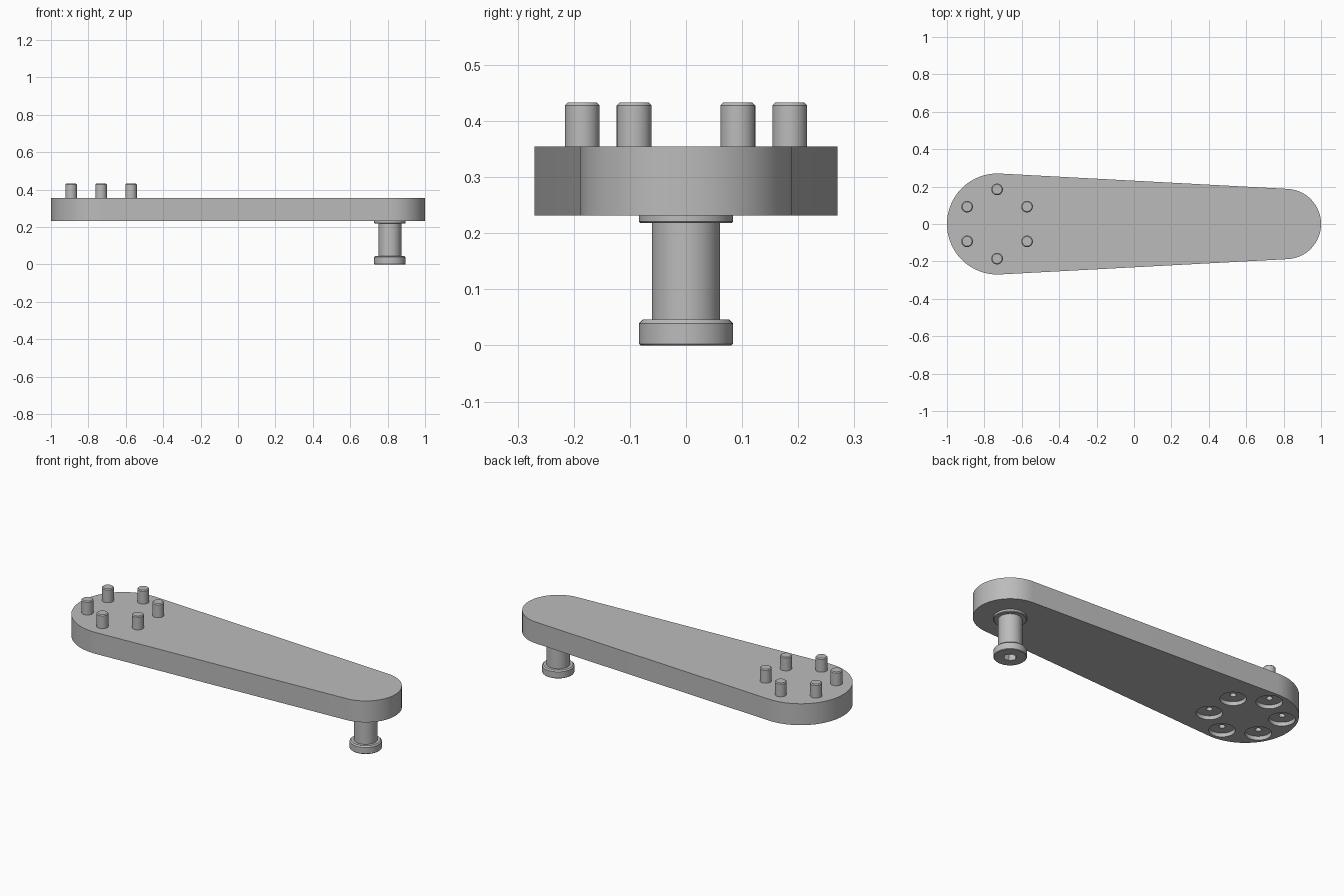
import bpy, bmesh, math

if "Cube" in bpy.data.objects:
    bpy.data.objects.remove(bpy.data.objects["Cube"])

BOTTOM, TOP = 0.232, 0.355
BIG_X, BIG_R = -0.73, 0.27
SMALL_X, SMALL_R = 0.812, 0.188

steel = bpy.data.materials.new("steel_grey")
steel.diffuse_color = (0.5, 0.5, 0.5, 1)
steel.use_nodes = True
steel.node_tree.nodes["Principled BSDF"].inputs["Base Color"].default_value = steel.diffuse_color


def finish(name, bm):
    bmesh.ops.recalc_face_normals(bm, faces=bm.faces)
    mesh = bpy.data.meshes.new(name)
    bm.to_mesh(mesh)
    bm.free()
    mesh.materials.append(steel)
    obj = bpy.data.objects.new(name, mesh)
    bpy.context.collection.objects.link(obj)
    return obj


def lathe(name, profile, x, y, sides=40):
    """Closed solid turned from (radius, z) points that start and end on the axis."""
    bm = bmesh.new()
    rings = []
    for r, z in profile:
        n = 1 if r == 0 else sides
        rings.append([bm.verts.new((x + r * math.cos(2 * math.pi * i / sides),
                                    y + r * math.sin(2 * math.pi * i / sides), z))
                      for i in range(n)])
    for a, b in zip(rings, rings[1:]):
        for i in range(sides):
            j = (i + 1) % sides
            corners = [a[i % len(a)], a[j % len(a)], b[j % len(b)], b[i % len(b)]]
            bm.faces.new(list(dict.fromkeys(corners)))
    return finish(name, bm)


def cut(target, cutter):
    mod = target.modifiers.new("cut", 'BOOLEAN')
    mod.operation, mod.solver, mod.object = 'DIFFERENCE', 'EXACT', cutter
    bpy.context.view_layer.objects.active = target
    bpy.ops.object.modifier_apply(modifier=mod.name)
    bpy.data.objects.remove(cutter)


# Tapered arm: two end arcs joined by tangent lines
bm = bmesh.new()
tangent = math.acos((BIG_R - SMALL_R) / (SMALL_X - BIG_X))
outline = []
for cx, r, start, end in ((BIG_X, BIG_R, tangent, 2 * math.pi - tangent),
                          (SMALL_X, SMALL_R, -tangent, tangent)):
    for i in range(41):
        a = start + (end - start) * i / 40
        outline.append(bm.verts.new((cx + r * math.cos(a), r * math.sin(a), BOTTOM)))
base = bm.faces.new(outline)
up = bmesh.ops.extrude_face_region(bm, geom=[base])
for v in up["geom"]:
    if isinstance(v, bmesh.types.BMVert):
        v.co.z = TOP
if base not in bm.faces[:]:
    bm.faces.new(outline)
arm = finish("arm", bm)

# Six bolts: recessed heads with sockets below, round pins above
parts = [arm]
for k in range(6):
    a = math.radians(30 + 60 * k)
    x, y = BIG_X - 0.002 + 0.185 * math.cos(a), 0.185 * math.sin(a)
    cut(arm, lathe("head_recess", [(0, 0.2), (0.067, 0.2), (0.067, BOTTOM + 0.022),
                                   (0.016, BOTTOM + 0.022), (0.016, BOTTOM + 0.05),
                                   (0, BOTTOM + 0.05)], x, y))
    parts.append(lathe("bolt_pin", [(0, 0.32), (0.031, 0.32), (0.031, 0.428),
                                    (0.026, 0.433), (0, 0.433)], x, y, 32))

# Spindle with end cap, shaft and flange
spindle = lathe("spindle", [(0, 0), (0.081, 0), (0.084, 0.003), (0.084, 0.039),
                            (0.077, 0.046), (0.061, 0.046), (0.061, 0.218),
                            (0.081, 0.218), (0.084, 0.221), (0.084, BOTTOM + 0.001),
                            (0, BOTTOM + 0.001)], SMALL_X, 0, 48)
cut(spindle, lathe("hex_socket", [(0, -0.05), (0.034, -0.05), (0.034, 0.035),
                                  (0, 0.035)], SMALL_X, 0, 6))
parts.append(spindle)

# Smooth round sides, sharp rims
bpy.ops.object.select_all(action='DESELECT')
for p in parts:
    p.select_set(True)
bpy.context.view_layer.objects.active = arm
bpy.ops.object.shade_smooth_by_angle(angle=math.radians(30))
